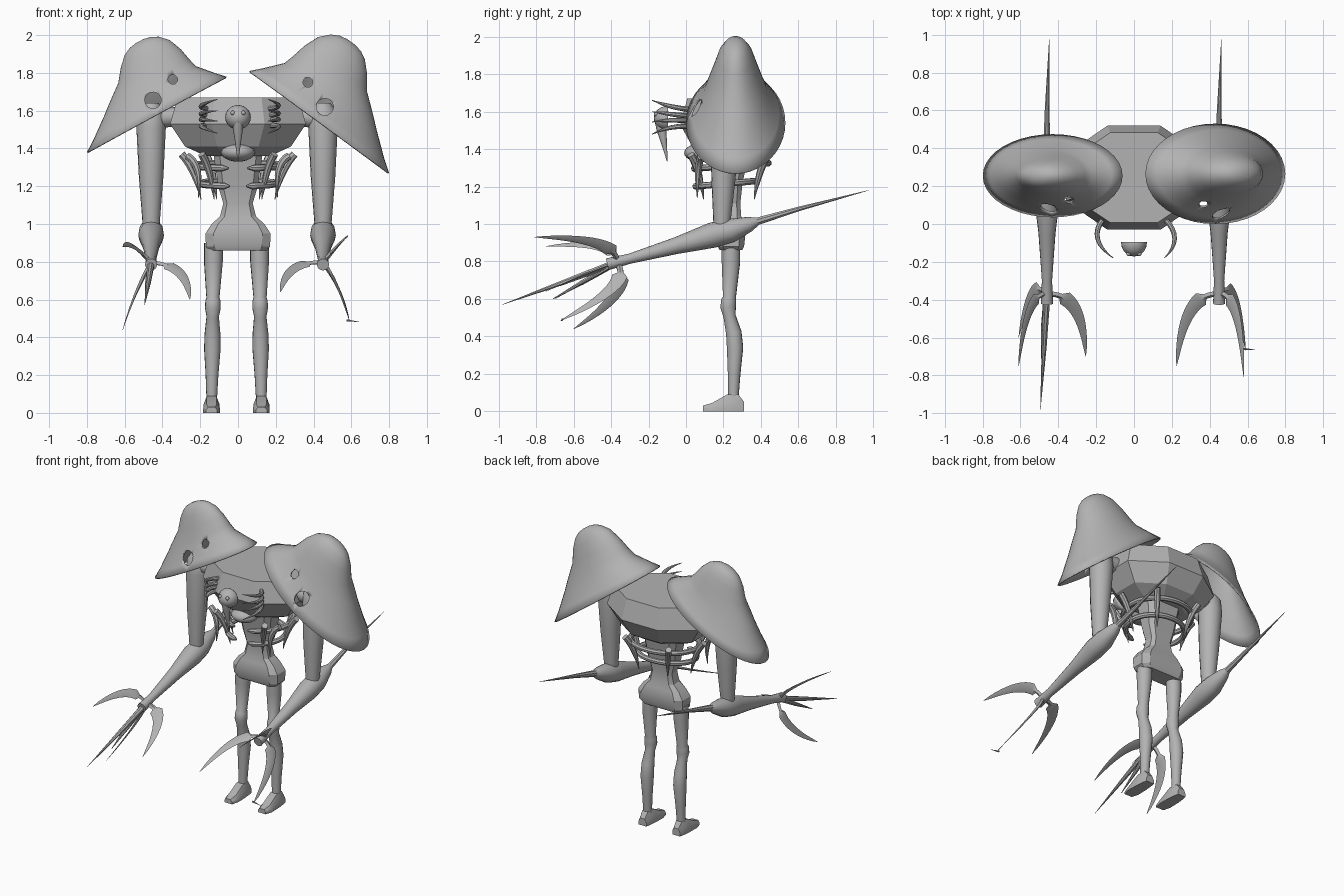
import bpy
import bmesh
from math import sin, cos, pi, radians
from mathutils import Vector as V

if "Cube" in bpy.data.objects:
    bpy.data.objects.remove(bpy.data.objects["Cube"])

grey = bpy.data.materials.new("plain grey")
grey.use_nodes = True
grey.diffuse_color = (0.45, 0.45, 0.45, 1)
grey.node_tree.nodes["Principled BSDF"].inputs["Base Color"].default_value = (0.45, 0.45, 0.45, 1)


def finish(name, bm, angle=40):
    bmesh.ops.recalc_face_normals(bm, faces=bm.faces)
    mesh = bpy.data.meshes.new(name)
    bm.to_mesh(mesh)
    bm.free()
    mesh.materials.append(grey)
    ob = bpy.data.objects.new(name, mesh)
    bpy.context.collection.objects.link(ob)
    bpy.ops.object.select_all(action='DESELECT')
    ob.select_set(True)
    bpy.context.view_layer.objects.active = ob
    if angle:
        bpy.ops.object.shade_smooth_by_angle(angle=radians(angle))
    return ob


def loft(name, rings, angle=40, open_start=False):
    """Skin a list of equal closed rings, capping the ends."""
    bm = bmesh.new()
    rows = [[bm.verts.new(p) for p in r] for r in rings]
    n = len(rows[0])
    for a, b in zip(rows, rows[1:]):
        for i in range(n):
            j = (i + 1) % n
            bm.faces.new((a[i], a[j], b[j], b[i]))
    if not open_start:
        bm.faces.new(rows[0])
    bm.faces.new(rows[-1])
    return finish(name, bm, angle)


def ellipse(c, u, v, n):
    return [V(c) + V(u) * cos(2 * pi * i / n) + V(v) * sin(2 * pi * i / n) for i in range(n)]


def tube(name, pts, radii, n=12):
    """Round limb through points, with a radius at each."""
    pts = [V(p) for p in pts]
    u, rings = V((0.83, 0.31, 0.47)), []
    for i, p in enumerate(pts):
        t = (pts[min(i + 1, len(pts) - 1)] - pts[max(i - 1, 0)]).normalized()
        u = (u - t * u.dot(t)).normalized()
        rings.append(ellipse(p, u * radii[i], t.cross(u) * radii[i], n))
    return loft(name, rings)


def bezier(a, b, c, steps):
    a, b, c = V(a), V(b), V(c)
    ts = [i / steps for i in range(steps + 1)]
    return [a * (1 - t) ** 2 + b * 2 * t * (1 - t) + c * t * t for t in ts]


def claw(name, a, b, c, r):
    pts = bezier(a, b, c, 8)
    tube(name, pts, [max(0.002, r * (1 - (i / 8) ** 3)) for i in range(9)], 8)


def blade(name, a, b, c, width):
    """Flat curved blade with a barb near its root."""
    pts = bezier(a, b, c, 14)
    normal = (V(b) - V(a)).cross(V(c) - V(b)).normalized()
    rings = []
    for i, p in enumerate(pts):
        t = i / 14
        side = normal.cross(pts[min(i + 1, 14)] - pts[max(i - 1, 0)]).normalized()
        w = width * (0.35 if t < 0.25 else 1.25 * (1 - t) ** 0.7) + 0.001
        h = normal * (0.012 * (1 - t) + 0.001)
        rings.append([p + side * w, p + h, p - side * w, p - h])
    loft(name, rings, 30)


def ball(name, c, scale):
    bm = bmesh.new()
    bmesh.ops.create_uvsphere(bm, u_segments=20, v_segments=12, radius=1)
    bmesh.ops.scale(bm, vec=scale, verts=bm.verts)
    bmesh.ops.translate(bm, vec=c, verts=bm.verts)
    return finish(name, bm)


def octagon(z, hx, hy, kx, ky, cy=0.245):
    q = [(hx, hy * ky), (hx * kx, hy)]
    half = q + [(-x, y) for x, y in reversed(q)]
    return [V((x, cy + y, z)) for x, y in half + [(-x, -y) for x, y in half]]


# Faceted bowl torso and pinched waist with pelvis
loft("torso", [octagon(z, x, y, 0.39, 0.45) for z, x, y in (
    (1.36, 0.17, 0.13), (1.41, 0.28, 0.21), (1.53, 0.36, 0.275), (1.67, 0.32, 0.238))], 0)
loft("waist_and_pelvis", [octagon(z, x, y, 0.75, 0.6, 0.24) for z, x, y in (
    (0.86, 0.15, 0.06), (0.88, 0.17, 0.07), (0.95, 0.172, 0.078), (1.0, 0.14, 0.065),
    (1.04, 0.095, 0.055), (1.11, 0.078, 0.05), (1.2, 0.105, 0.06), (1.37, 0.13, 0.09))], 25)
ball("belly_knob", (0, 0.08, 1.38), (0.09, 0.09, 0.05))

# Masked head: half ball, beak and eyes
head = ball("head", (0, -0.1, 1.565), (0.068, 0.072, 0.065))
bm = bmesh.new()
bm.from_mesh(head.data)
cut = bmesh.ops.bisect_plane(bm, geom=bm.verts[:] + bm.edges[:] + bm.faces[:],
                             plane_co=(0, -0.095, 0), plane_no=(0, 1, 0), clear_outer=True)
bmesh.ops.holes_fill(bm, edges=[e for e in cut["geom_cut"] if isinstance(e, bmesh.types.BMEdge)])
bm.to_mesh(head.data)
bm.free()
tube("beak", [(0, -0.14, 1.555), (0, -0.13, 1.5), (0, -0.115, 1.42), (0, -0.1, 1.335)],
     [0.028, 0.026, 0.014, 0.002])
for s in (-1, 1):
    ball("eye", (s * 0.028, -0.158, 1.588), (0.012, 0.012, 0.012))

# Broken ribs: open hoops with hooked claws, and gripping chest claws
for z, rx, ry, cy in ((1.31, 0.23, 0.205, 0.235), (1.215, 0.2, 0.17, 0.21)):
    arc = [-pi / 2 + 0.22 + (2 * pi - 0.44) * i / 40 for i in range(41)]
    tube("rib_hoop", [(rx * cos(a), cy + ry * sin(a), z + 0.015 * sin(a)) for a in arc],
         [0.006] + [0.018] * 39 + [0.006], 8)
for s in (-1, 1):
    for deg in (-50, 0, 55):
        def spot(k, z):
            return (s * 0.23 * k * cos(radians(deg)), 0.225 + 0.2 * k * sin(radians(deg)), z)
        claw("rib_claw", spot(1.3, 1.37), spot(1.0, 1.3), spot(0.85, 1.13), 0.021)
    claw("front_rib_claw", (s * 0.27, 0.08, 1.36), (s * 0.19, 0.06, 1.32), (s * 0.21, 0.06, 1.14), 0.021)
    for z, tip in ((1.61, 1.66), (1.575, 1.6), (1.55, 1.545), (1.52, 1.48)):
        claw("chest_claw", (s * 0.16, 0.03, z), (s * 0.26 + 0.01, -0.08, z + 0.01),
             (s * 0.135 + 0.025, -0.18, tip), 0.014)

# Drooping bell-shaped shoulder hoods with round holes
BELL = ((0, 0, 0.458), (0.05, -0.012, 0.4), (0.144, -0.03, 0.302), (0.2, -0.055, 0.262),
        (0.28, -0.096, 0.205), (0.36, -0.11, 0.16), (0.41, -0.112, 0.112),
        (0.433, -0.112, 0.07), (0.442, -0.112, 0.025))


def hood(name, c, u, width, height, depth, holes):
    u = V(u).normalized()
    up = V((-u.z, 0, u.x)) if u.x > 0 else V((u.z, 0, -u.x))
    ob = loft(name, [ellipse(V(c) + up * h * height + u * k * width, u * r * width,
                             V((0, r * depth, 0)), 40) for h, k, r in BELL], 60, True)
    shell = ob.modifiers.new("shell", 'SOLIDIFY')
    shell.thickness = 0.008
    bpy.ops.object.modifier_apply(modifier="shell")
    for x, z, r in holes:
        cutter = tube("hole_cutter", [(x, -0.2, z), (x, 0.22, z)], [r, r], 20)
        cutter.hide_render = True
        mod = ob.modifiers.new("hole", 'BOOLEAN')
        mod.operation, mod.solver, mod.object = 'DIFFERENCE', 'EXACT', cutter
        bpy.context.view_layer.objects.active = ob
        bpy.ops.object.modifier_apply(modifier="hole")
        bpy.data.objects.remove(cutter)


hood("left_hood", (0.43, 0.265, 1.54), (0.74, 0, -0.54), 1, 1, 0.58,
     ((0.37, 1.75, 0.026), (0.46, 1.62, 0.045)))
hood("right_hood", (-0.43, 0.255, 1.58), (-0.74, 0, -0.4), 0.917, 0.87, 0.48,
     ((-0.345, 1.765, 0.025), (-0.45, 1.655, 0.043)))

# Arms and legs
for side, s in (("left", 1), ("right", -1)):
    x = 0.45 if s > 0 else -0.46
    tube(side + "_shoulder", [(s * 0.28, 0.22, 1.57), (x, 0.21, 1.56)], [0.05, 0.055])
    tube(side + "_upper_arm", [(x, 0.21, 1.64), (x, 0.21, 1.6), (x, 0.21, 1.51), (x, 0.2, 1.25),
                               (x, 0.19, 0.96)], [0.04, 0.07, 0.078, 0.065, 0.042], 16)
    tube(side + "_forearm", [(x, 0.4, 1.02), (x, 0.34, 1.0), (x, 0.24, 0.965), (x, 0.14, 0.94),
                             (x, -0.05, 0.885), (x, -0.3, 0.815), (x, -0.42, 0.785)],
         [0.012, 0.04, 0.064, 0.068, 0.045, 0.027, 0.032], 16)
    tube(side + "_elbow_spike", [(x, 0.3, 0.99), (x, 0.6, 1.08), (x + 0.012, 0.975, 1.18)],
         [0.025, 0.013, 0.001], 8)
    lx = s * 0.12 - 0.008
    leg = ((0.9, 0.24, 0.05), (0.8, 0.24, 0.05), (0.61, 0.232, 0.035), (0.595, 0.228, 0.04),
           (0.555, 0.225, 0.042), (0.51, 0.232, 0.033), (0.42, 0.255, 0.042),
           (0.34, 0.262, 0.044), (0.2, 0.257, 0.034), (0.05, 0.252, 0.027))
    tube(side + "_leg", [(lx + s * 0.012 * (1 - z), y, z) for z, y, r in leg],
         [r for z, y, r in leg], 14)
    fx = lx + s * 0.012
    loft(side + "_foot", [[V((fx + i * w, y, z)) for i, z in
                           ((-1, 0), (1, 0), (1, h * 0.5), (0.6, h), (-0.6, h), (-1, h * 0.5))]
                          for y, w, h in ((0.09, 0.03, 0.03), (0.14, 0.044, 0.045), (0.22, 0.042, 0.09),
                                          (0.28, 0.036, 0.09), (0.31, 0.03, 0.05))], 30)

# Bladed hands
right_wrist, left_wrist = (-0.46, -0.37, 0.795), (0.45, -0.37, 0.795)
blade("right_upper_blade", right_wrist, (-0.57, -0.36, 0.92), (-0.61, -0.75, 0.88), 0.036)
blade("right_inner_blade", right_wrist, (-0.27, -0.36, 0.79), (-0.255, -0.7, 0.6), 0.042)
blade("right_lower_blade", right_wrist, (-0.55, -0.27, 0.64), (-0.61, -0.6, 0.44), 0.042)
blade("left_upper_blade", left_wrist, (0.56, -0.36, 0.93), (0.58, -0.81, 0.93), 0.042)
blade("left_inner_blade", left_wrist, (0.26, -0.36, 0.81), (0.225, -0.75, 0.64), 0.042)
blade("left_lower_blade", left_wrist, (0.54, -0.27, 0.68), (0.59, -0.67, 0.485), 0.042)
tube("left_needle", [(0.575, -0.66, 0.49), (0.64, -0.665, 0.482)], [0.006, 0.001], 6)
tube("right_long_spike", [right_wrist, (-0.475, -0.65, 0.69), (-0.495, -0.98, 0.57)],
     [0.02, 0.014, 0.001], 8)
tube("right_short_spike", [right_wrist, (-0.48, -0.55, 0.69), (-0.49, -0.71, 0.6)],
     [0.018, 0.013, 0.002], 8)
